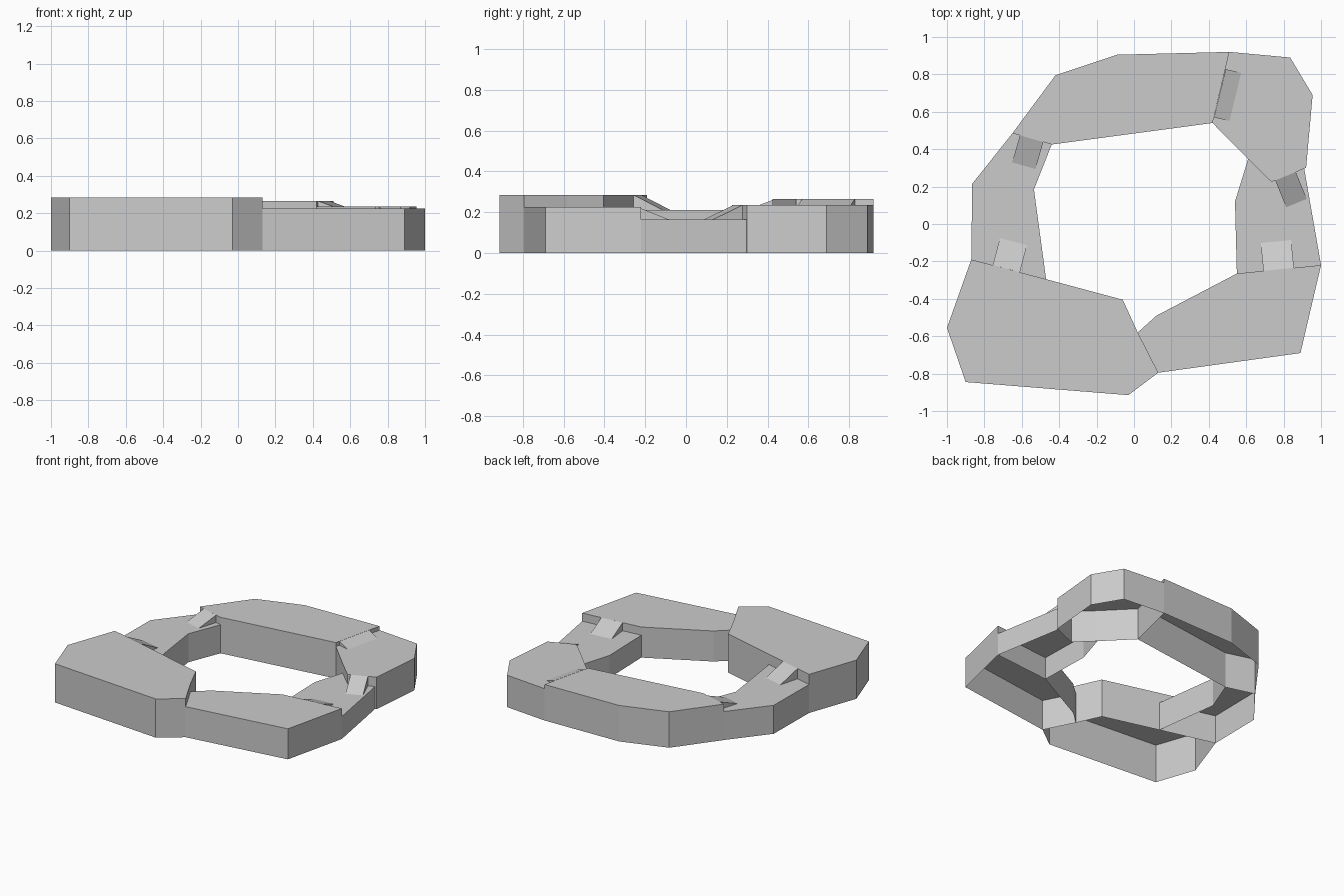
import bpy
from mathutils import Vector

cube = bpy.data.objects.get("Cube")
if cube:
    bpy.data.objects.remove(cube, do_unlink=True)

grey = bpy.data.materials.new("stone grey")
grey.use_nodes = True
colour = (0.6, 0.6, 0.6, 1)
grey.diffuse_color = colour
grey.node_tree.nodes["Principled BSDF"].inputs["Base Color"].default_value = colour


def make_object(name, verts, faces):
    mesh = bpy.data.meshes.new(name)
    mesh.from_pydata(verts, [], faces)
    mesh.materials.append(grey)
    mesh.update()
    obj = bpy.data.objects.new(name, mesh)
    bpy.context.scene.collection.objects.link(obj)


built_walls = set()


def platform(name, height, outline):
    """Flat top with walls and an open underside; shared walls are built once."""
    n = len(outline)
    verts = [(x, y, height) for x, y in outline] + [(x, y, 0) for x, y in outline]
    faces = [tuple(range(n))]
    for i in range(n):
        j = (i + 1) % n
        edge = frozenset((outline[i], outline[j]))
        if edge not in built_walls:
            built_walls.add(edge)
            faces.append((i, i + n, j + n, j))
    make_object(name, verts, faces)


def ramp(name, start, end, length, high, low):
    """Wedge down to the left of the top edge running from start to end."""
    a, b = Vector(start), Vector(end)
    along = (b - a).normalized()
    out = Vector((-along.y, along.x)) * length
    verts = [(*a, high), (*b, high), (*(b + out), low), (*(a + out), low),
             (*a, low), (*b, low)]
    make_object(name, verts, [(0, 1, 2, 3), (0, 3, 4), (1, 5, 2)])


# Corners where neighbouring platforms meet
left_front_out, left_front_in = (-0.87, -0.19), (-0.47, -0.295)
front_in, front_out = (0.02, -0.58), (0.13, -0.795)
right_in, right_out = (0.55, -0.265), (1.0, -0.22)
step_in, step_mid, step_out = (0.61, 0.347), (0.735, 0.225), (0.91, 0.296)
back_in, back_out = (0.42, 0.54), (0.51, 0.92)
left_back_in, left_back_out = (-0.44, 0.425), (-0.65, 0.485)

Z_FRONT_LEFT, Z_BACK, Z_BACK_RIGHT = 0.285, 0.265, 0.235
Z_FRONT_RIGHT, Z_LEFT, Z_RIGHT = 0.225, 0.21, 0.165

# Platforms, highest first, outlines counterclockwise
platform("front_left_platform", Z_FRONT_LEFT,
         [left_front_out, (-1.0, -0.555), (-0.90, -0.845), (-0.03, -0.915),
          front_out, front_in, (-0.06, -0.405), left_front_in])
platform("back_platform", Z_BACK,
         [back_out, (-0.09, 0.905), (-0.42, 0.795), left_back_out, left_back_in, back_in])
platform("back_right_platform", Z_BACK_RIGHT,
         [back_out, back_in, step_in, step_mid, step_out, (0.92, 0.30),
          (0.955, 0.69), (0.835, 0.89)])
platform("front_right_platform", Z_FRONT_RIGHT,
         [front_in, front_out, (0.89, -0.69), right_out, right_in, (0.12, -0.49)])
platform("left_platform", Z_LEFT,
         [left_back_out, (-0.865, 0.215), left_front_out, left_front_in,
          (-0.535, 0.185), left_back_in])
platform("right_platform", Z_RIGHT,
         [right_in, right_out, step_out, step_mid, step_in, (0.54, 0.12)])

# Ramps joining each platform to the next
ramp("front_ramp", (0.103, -0.743), (0.037, -0.613), 0.14, Z_FRONT_LEFT, Z_FRONT_RIGHT)
ramp("left_front_ramp", (-0.755, -0.22), (-0.61, -0.258), 0.15, Z_FRONT_LEFT, Z_LEFT)
ramp("left_back_ramp", (-0.485, 0.438), (-0.61, 0.474), 0.15, Z_BACK, Z_LEFT)
ramp("back_ramp", (0.49, 0.828), (0.428, 0.57), 0.085, Z_BACK, Z_BACK_RIGHT)
ramp("right_back_ramp", (0.865, 0.278), (0.755, 0.233), 0.155, Z_BACK_RIGHT, Z_RIGHT)
ramp("right_front_ramp", (0.692, -0.251), (0.855, -0.235), 0.15, Z_FRONT_RIGHT, Z_RIGHT)
